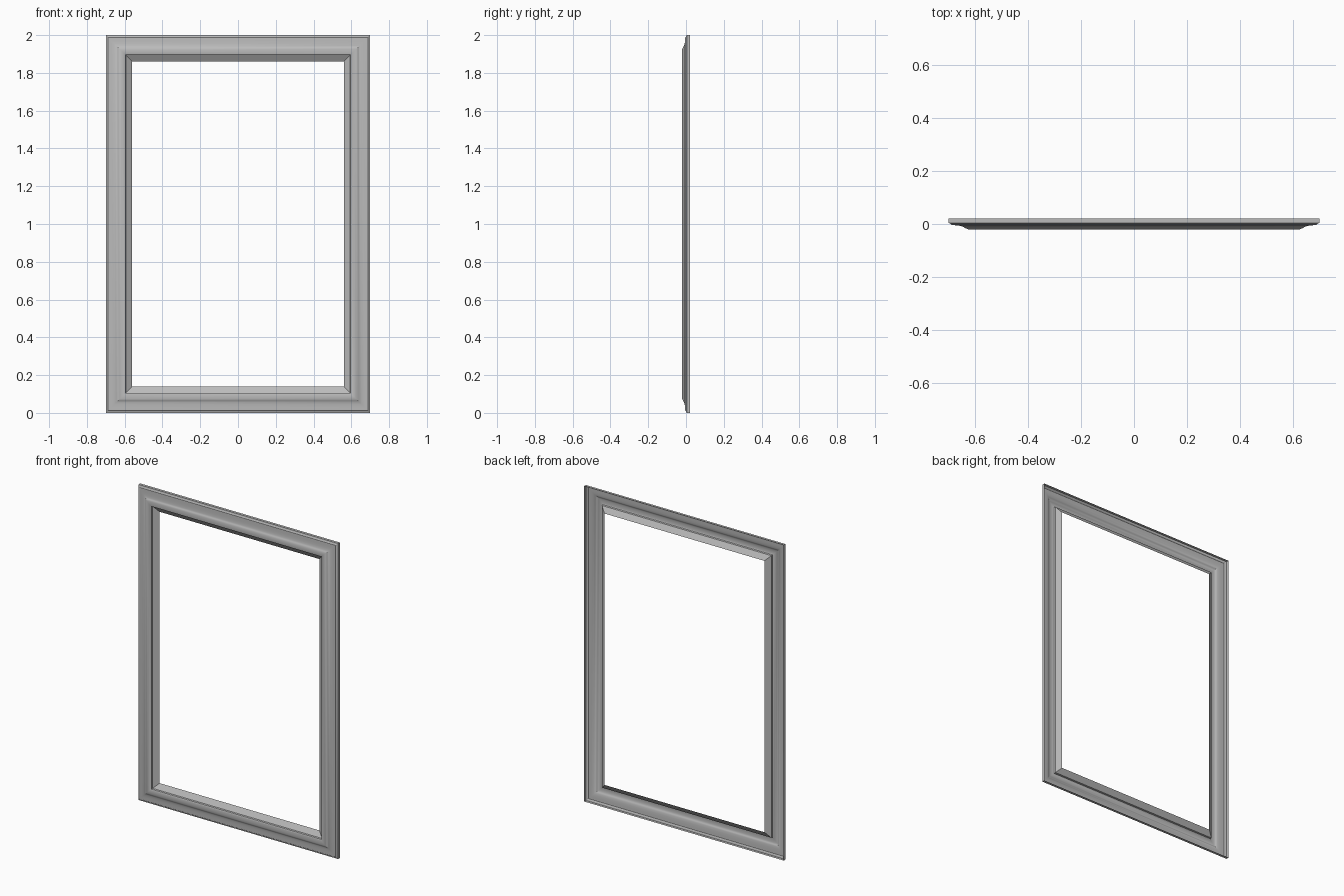
import bpy
import bmesh
import math

cube = bpy.data.objects.get("Cube")
if cube:
    bpy.data.objects.remove(cube, do_unlink=True)

HALF_WIDTH, HEIGHT = 0.70, 2.0

# Moulding profile, open at the back: (inset from outer edge, depth)
PROFILE = [
    (0.0, 0.021), (0.0, 0.004), (0.006, 0.002), (0.012, -0.004),
    (0.03, -0.005), (0.045, -0.007), (0.056, -0.011), (0.064, -0.016),
    (0.074, -0.020), (0.085, -0.021), (0.098, -0.020), (0.104, -0.016),
    (0.106, -0.006), (0.14, 0.015),
]

grey = bpy.data.materials.new("warm_grey")
grey.use_nodes = True
color = (0.5, 0.5, 0.5, 1.0)
grey.diffuse_color = color
grey.node_tree.nodes["Principled BSDF"].inputs["Base Color"].default_value = color


def ring(bm, inset, depth):
    """One mitred rectangle at the given inset and depth."""
    x, low, high = HALF_WIDTH - inset, inset, HEIGHT - inset
    corners = [(-x, low), (x, low), (x, high), (-x, high)]
    return [bm.verts.new((cx, depth, cz)) for cx, cz in corners]


# Frame moulding swept around the rectangle
bm = bmesh.new()
rings = [ring(bm, *point) for point in PROFILE]
for outer, inner in zip(rings, rings[1:]):
    for i in range(4):
        j = (i + 1) % 4
        bm.faces.new((outer[i], outer[j], inner[j], inner[i]))

mesh = bpy.data.meshes.new("picture_frame")
bm.to_mesh(mesh)
bm.free()
mesh.materials.append(grey)
frame = bpy.data.objects.new("picture_frame", mesh)
bpy.context.collection.objects.link(frame)

# Smooth the moulding, keep mitres and steps crisp
bpy.context.view_layer.objects.active = frame
frame.select_set(True)
bpy.ops.object.shade_smooth_by_angle(angle=math.radians(30))
